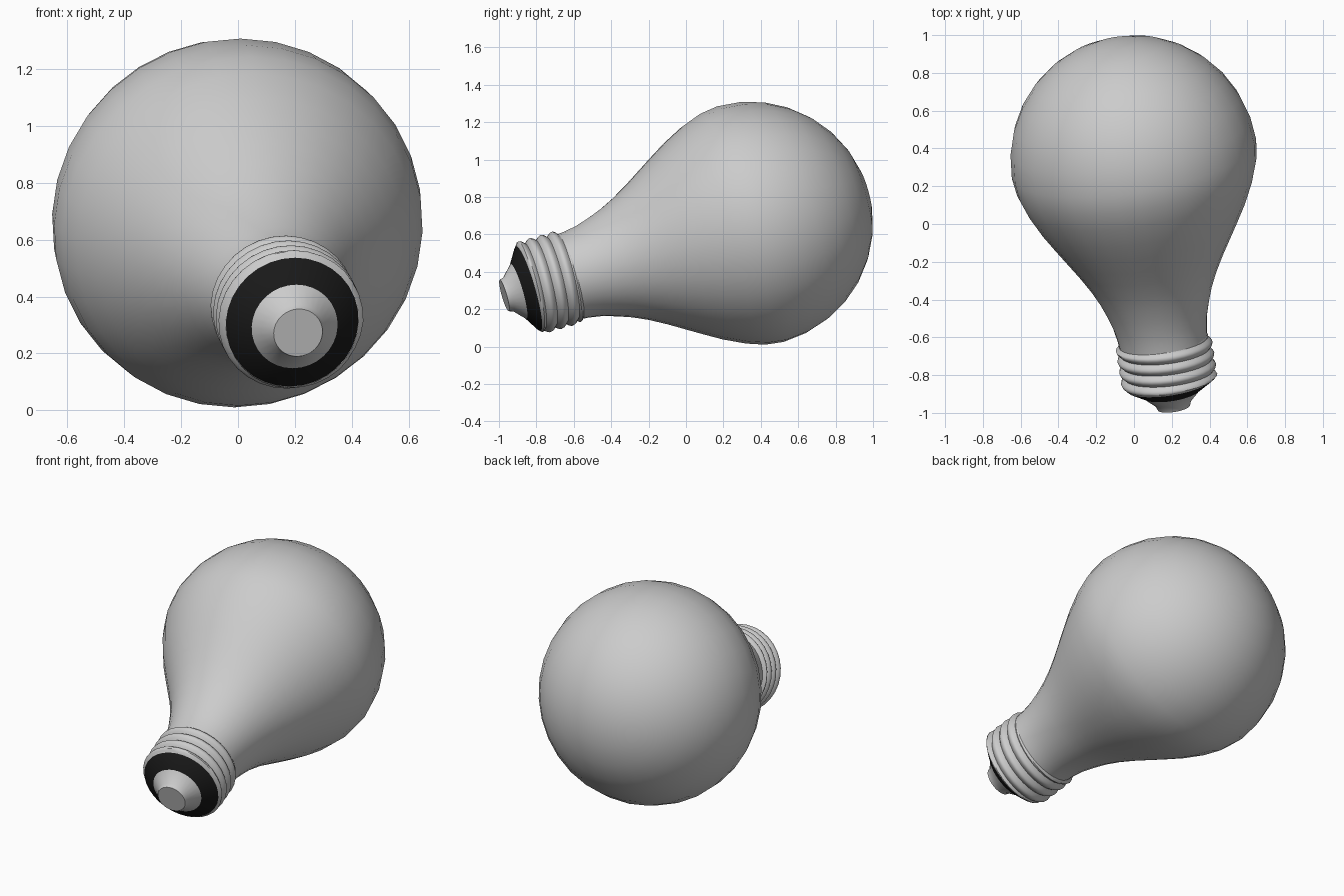
import bpy, bmesh
from math import sin, cos, pi, radians
from mathutils import Vector, Matrix

if "Cube" in bpy.data.objects:
    bpy.data.objects.remove(bpy.data.objects["Cube"])

SEG = 32
CENTRE = Vector((0, 0.345, 0.655))

# Tilted frame: local Z runs from the globe centre to the contact tip
axis = Vector((0.212, -1.32, -0.383)).normalized()
up = (Vector((0, 0, 1)) - axis * axis.z).normalized()
side = up.cross(axis)
FRAME = Matrix.Translation(CENTRE) @ Matrix((side, up, axis)).transposed().to_4x4()


def finish(bm, name, color=None, angle=30):
    bmesh.ops.remove_doubles(bm, verts=bm.verts, dist=0.0003)
    bmesh.ops.recalc_face_normals(bm, faces=bm.faces)
    me = bpy.data.meshes.new(name)
    bm.to_mesh(me)
    bm.free()
    me.transform(FRAME)
    ob = bpy.data.objects.new(name, me)
    bpy.context.collection.objects.link(ob)
    if color:
        mat = bpy.data.materials.new(name)
        mat.diffuse_color = color
        mat.use_nodes = True
        mat.node_tree.nodes["Principled BSDF"].inputs["Base Color"].default_value = mat.diffuse_color
        me.materials.append(mat)
    bpy.ops.object.select_all(action='DESELECT')
    ob.select_set(True)
    bpy.context.view_layer.objects.active = ob
    bpy.ops.object.shade_smooth_by_angle(angle=radians(angle))
    return ob


def skin(bm, rows):
    """Join rows of points into a quad grid."""
    grid = [[bm.verts.new(p) for p in row] for row in rows]
    for a, b in zip(grid, grid[1:]):
        for i in range(len(a) - 1):
            bm.faces.new((a[i], a[i + 1], b[i + 1], b[i]))


def lathe(name, profile, color=None, angle=30):
    bm = bmesh.new()
    skin(bm, [[(r * sin(2 * pi * i / SEG), r * cos(2 * pi * i / SEG), t)
               for i in range(SEG + 1)] for t, r in profile])
    return finish(bm, name, color, angle)


# Glass globe flowing into the neck
globe = [(-0.655 * cos(pi / 2 * k / 8), 0.655 * sin(pi / 2 * k / 8)) for k in range(9)]
neck = [(0.10, 0.642), (0.20, 0.607), (0.315, 0.551), (0.41, 0.495), (0.50, 0.440),
        (0.58, 0.391), (0.67, 0.341), (0.75, 0.304), (0.83, 0.275), (0.91, 0.251),
        (0.98, 0.239), (1.02, 0.236)]
lathe("glass_bulb", globe + neck, angle=60)

# Screw cap: rounded helical thread
T0, T1, PITCH, STEPS = 1.015, 1.252, 0.062, 8
rows = []
for j in range(-STEPS, 4 * STEPS + 1):
    row = []
    for i in range(SEG + 1):
        t = T0 + PITCH * (j / STEPS + i / SEG)
        fade = max(0, min(1, (t - T0) / 0.015, (T1 - t) / 0.012))
        t = max(T0, min(T1, t))
        r = 0.236 + 0.021 * fade * sin(pi * (j % STEPS) / STEPS)
        a = 2 * pi * i / SEG
        row.append((r * sin(a), r * cos(a), t))
    rows.append(row)
bm = bmesh.new()
skin(bm, rows)
finish(bm, "screw_thread", angle=40)

# Black insulator ring
lathe("insulator", [(1.25, 0.236), (1.257, 0.231), (1.307, 0.153)], (0.01, 0.01, 0.01, 1))

# Metal contact at the tip
lathe("contact_tip", [(1.307, 0.153), (1.362, 0.096), (1.387, 0.087), (1.387, 0)])
